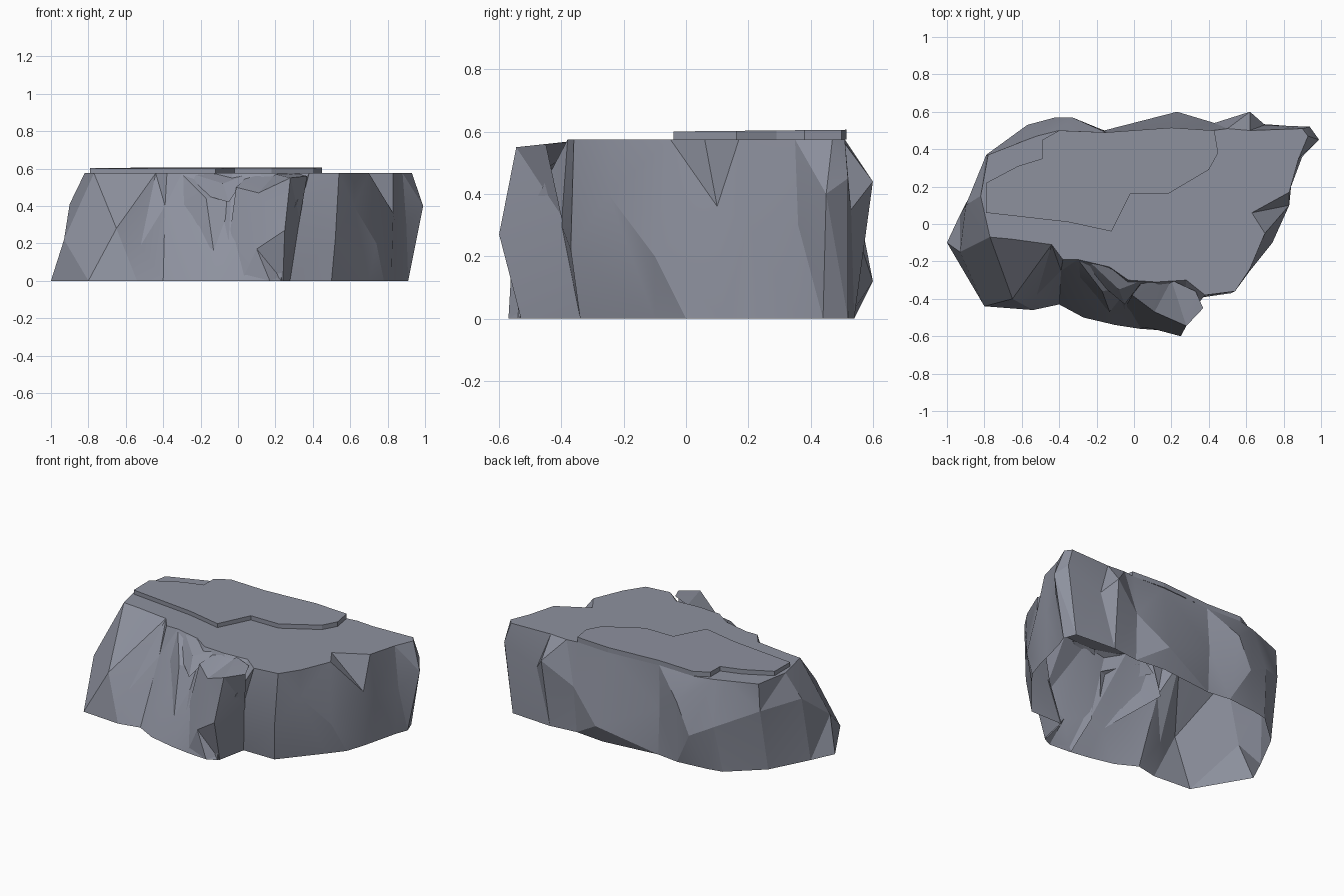
import bpy, bmesh

stone = bpy.data.materials.new("blue_grey_stone")
stone.diffuse_color = (0.27, 0.285, 0.345, 1)


def finish(name, bm, angle):
    bmesh.ops.recalc_face_normals(bm, faces=bm.faces)
    mesh = bpy.data.meshes.new(name)
    bm.to_mesh(mesh)
    bm.free()
    mesh.materials.append(stone)
    obj = bpy.data.objects.new(name, mesh)
    bpy.context.collection.objects.link(obj)
    bpy.ops.object.select_all(action='DESELECT')
    obj.select_set(True)
    bpy.context.view_layer.objects.active = obj
    bpy.ops.object.shade_smooth_by_angle(angle=angle)
    return obj


# Cross-sections of the rock, counterclockwise from the left end
rim = [(-.77, -.07), (-.66, -.08), (-.44, -.11), (-.38, -.19), (-.30, -.19),
       (-.13, -.23), (-.03, -.30), (.12, -.31), (.28, -.30), (.38, -.38), (.54, -.36),
       (.62, -.24), (.70, -.05), (.63, .06), (.83, .17), (.88, .35), (.93, .47),
       (.90, .51), (.62, .50), (.50, .51), (.42, .50), (.20, .51), (-.15, .49),
       (-.40, .50), (-.52, .47), (-.60, .44), (-.78, .37), (-.82, .15)]
belly = [(-.93, -.15, .22), (-.65, -.40, .28), (-.52, -.38, .19), (-.39, -.25, .40),
         (-.20, -.36, .33), (-.13, -.46, .17), (-.05, -.46, .21), (.10, -.52, .18),
         (.25, -.54, .27), (.31, -.40, .30), (.52, -.37, .22), (.62, -.25, .40),
         (.74, -.10, .20), (.83, .10, .36), (.84, .20, .30), (.90, .36, .30),
         (.99, .45, .40), (.94, .52, .45), (.70, .53, .35), (.62, .60, .44),
         (.43, .54, .30), (.23, .60, .12), (-.16, .50, .30), (-.33, .57, .42),
         (-.42, .57, .22), (-.57, .53, .30), (-.79, .37, .40), (-.90, .10, .41)]
foot = [(-1, -.10), (-.80, -.44), (-.54, -.46), (-.40, -.43), (-.27, -.50),
        (-.10, -.54), (.03, -.56), (.17, -.57), (.23, -.54), (.27, -.34), (.50, -.34),
        (.70, -.10), (.78, 0), (.82, .12), (.84, .20), (.88, .36), (.91, .44),
        (.88, .52), (.75, .53), (.60, .54), (.42, .52), (.22, .54), (-.15, .50),
        (-.30, .52), (-.50, .50), (-.60, .48), (-.80, .30), (-.93, .05)]

# Main rock: faceted walls, flat top, open underneath
bm = bmesh.new()
rings = [[bm.verts.new((x, y, 0)) for x, y in foot],
         [bm.verts.new(p) for p in belly],
         [bm.verts.new((x, y, .575)) for x, y in rim]]
n = len(rim)
walls = []
for lo, hi in zip(rings, rings[1:]):
    for i in range(n):
        j = (i + 1) % n
        walls.append(bm.faces.new((lo[i], lo[j], hi[j], hi[i])))
bmesh.ops.triangulate(bm, faces=walls)
bm.faces.new(rings[2])
finish("rock_body", bm, .3)

# Outcrop leaning on the front
bm = bmesh.new()
low = [(.02, -.55, 0), (.17, -.57, 0), (.24, -.53, 0), (.28, -.33, 0)]
mid = [(-.05, -.45, .20), (.10, -.56, .17), (.25, -.60, .27), (.33, -.40, .33)]
top = [(-.01, -.38, .50), (.11, -.47, .47), (.28, -.545, .55), (.37, -.45, .56)]
crown = [(.06, -.29, .565), (.10, -.30, .57), (.20, -.30, .57), (.33, -.36, .57)]
layers = [[bm.verts.new(p) for p in layer] for layer in (low, mid, top, crown)]
for lo, hi in zip(layers, layers[1:]):
    for i in range(3):
        bm.faces.new((lo[i], lo[i + 1], hi[i + 1], hi[i]))
bmesh.ops.triangulate(bm, faces=bm.faces)
finish("front_outcrop", bm, .3)

# Broken wedges wedged into the hollow of the front wall
for name, base, tip in (
        ("left_wedge", [(-.39, -.22, .38), (-.13, -.47, .16), (-.02, -.33, .46), (-.30, -.19, .57)], (-.17, -.36, .44)),
        ("upper_wedge", [(-.32, -.20, .50), (-.05, -.43, .42), (.05, -.30, .57), (-.24, -.20, .57)], (-.08, -.35, .52))):
    bm = bmesh.new()
    ring = [bm.verts.new(p) for p in base]
    apex = bm.verts.new(tip)
    for i in range(4):
        bm.faces.new((ring[i], ring[(i + 1) % 4], apex))
    finish(name, bm, .2)

# Thin raised layer on the top with a sloping bank
bm = bmesh.new()
outline = [(-.79, .06), (-.35, .01), (-.12, -.04), (-.02, .16), (.18, .16),
           (.40, .29), (.45, .38), (.43, .50), (.20, .515), (-.15, .49), (-.40, .50),
           (-.49, .45), (-.49, .35), (-.62, .31), (-.79, .22)]
face = bm.faces.new([bm.verts.new((x, y, .574)) for x, y in outline])
bmesh.ops.inset_region(bm, faces=[face], thickness=.045, use_boundary=True)
for v in face.verts:
    v.co.z = .601 + .01 * v.co.y
finish("raised_layer", bm, .12)
